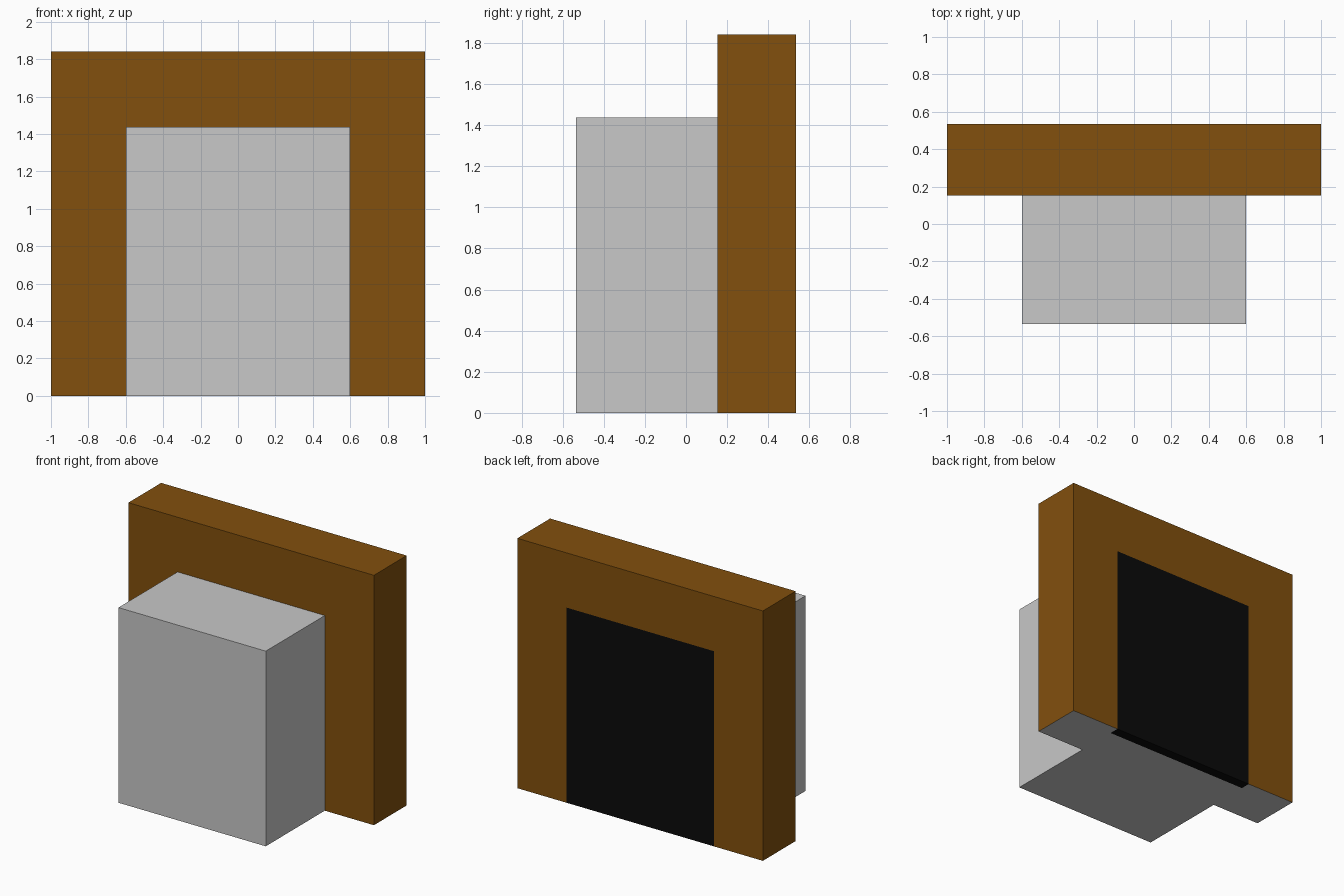
import bpy, bmesh
from mathutils import Vector

if "Cube" in bpy.data.objects:
    bpy.data.objects.remove(bpy.data.objects["Cube"])


def material(name, rgb):
    m = bpy.data.materials.new(name)
    m.diffuse_color = (*rgb, 1.0)
    m.use_nodes = True
    m.node_tree.nodes["Principled BSDF"].inputs["Base Color"].default_value = m.diffuse_color
    return m


BROWN = material("brown", (0.223, 0.080, 0.004))
GREY = material("light grey", (0.58, 0.58, 0.58))
BLACK = material("black", (0.003, 0.003, 0.003))

HALF_W, OPEN_W = 1.0, 0.6          # half widths of wall and projecting block
WALL_H, OPEN_H = 1.84, 1.437       # heights of wall and block
FRONT, JOIN, BACK = -0.534, 0.153, 0.534
STRIP = 0.46                       # front limit of the black strip underneath


def box(name, lo, hi, mats, cuts=(), rule=None):
    """Box between two corners, sliced at (axis, position) cuts, coloured by rule."""
    lo, hi = Vector(lo), Vector(hi)
    bm = bmesh.new()
    bmesh.ops.create_cube(bm, size=1)
    for v in bm.verts:
        v.co = (lo + hi) / 2 + v.co * (hi - lo)
    for axis, pos in cuts:
        point, normal = Vector(), Vector()
        point[axis], normal[axis] = pos, 1
        bmesh.ops.bisect_plane(bm, geom=bm.verts[:] + bm.edges[:] + bm.faces[:],
                               plane_co=point, plane_no=normal)
    bm.normal_update()
    if rule:
        for f in bm.faces:
            f.material_index = rule(f.calc_center_median(), f.normal)
    mesh = bpy.data.meshes.new(name)
    bm.to_mesh(mesh)
    bm.free()
    for m in mats:
        mesh.materials.append(m)
    ob = bpy.data.objects.new(name, mesh)
    bpy.context.collection.objects.link(ob)
    return ob


def wall_colour(c, n):
    within = abs(c.x) < OPEN_W
    if n.y > 0.5 and within and c.z < OPEN_H:
        return 2                   # black panel on the back
    if n.z < -0.5:
        return 2 if within and c.y > STRIP else 1   # grey underside, black strip
    return 0


# Tall brown wall with the black back panel
box("wall", (-HALF_W, JOIN, 0), (HALF_W, BACK, WALL_H), (BROWN, GREY, BLACK),
    ((0, -OPEN_W), (0, OPEN_W), (1, STRIP), (2, OPEN_H)), wall_colour)

# Grey block projecting from the front
box("front_block", (-OPEN_W, FRONT, 0), (OPEN_W, JOIN, OPEN_H), (GREY,))
